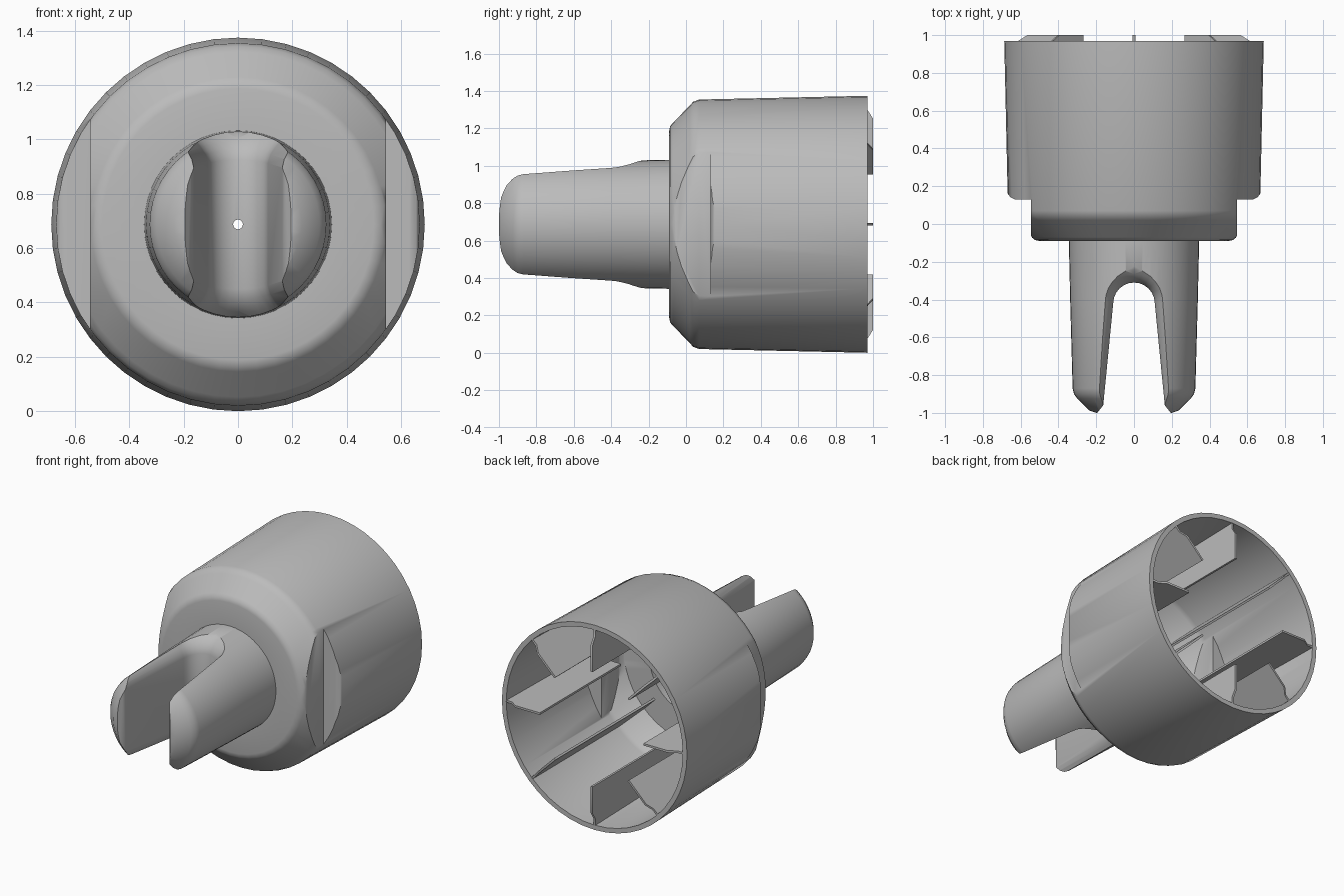
import bpy, bmesh, math
from mathutils import Matrix, Vector

if "Cube" in bpy.data.objects:
    bpy.data.objects.remove(bpy.data.objects["Cube"])

AXIS = 0.687      # height of the turning axis
WALL = 0.035      # shell thickness

grey = bpy.data.materials.new("plain grey")
grey.use_nodes = True
COLOUR = (0.5, 0.5, 0.5, 1)
grey.diffuse_color = COLOUR
grey.node_tree.nodes["Principled BSDF"].inputs["Base Color"].default_value = COLOUR


def make_object(name, bm):
    bmesh.ops.recalc_face_normals(bm, faces=bm.faces)
    mesh = bpy.data.meshes.new(name)
    bm.to_mesh(mesh)
    bm.free()
    mesh.materials.append(grey)
    ob = bpy.data.objects.new(name, mesh)
    ob.location.z = AXIS
    bpy.context.collection.objects.link(ob)
    return ob


def loft(bm, loops):
    """Skin a list of closed loops and cap both ends."""
    rings = [[bm.verts.new(p) for p in loop] for loop in loops]
    n = len(rings[0])
    for a, b in zip(rings, rings[1:]):
        for i in range(n):
            j = (i + 1) % n
            bm.faces.new((a[i], a[j], b[j], b[i]))
    bm.faces.new(rings[0])
    bm.faces.new(rings[-1])


def turned(name, profile, segments=48):
    """Solid of revolution about the y axis from (radius, y) points."""
    bm = bmesh.new()
    angles = [2 * math.pi * i / segments for i in range(segments)]
    loft(bm, [[(r * math.sin(a), y, r * math.cos(a)) for a in angles] for r, y in profile])
    return make_object(name, bm)


def flat_cutter(name, inset):
    """Pair of rounded blocks that cut the side flats."""
    outline = [(.49, -.3), (.51, -.1), (.535, -.085), (.545, -.06), (.545, .13),
               (.63, .13), (.655, .142), (.675, .17), (1, .17), (1, -.3)]
    bm = bmesh.new()
    for side in (-1, 1):
        loft(bm, [[(side * (x - inset), y + inset, z) for x, y in outline] for z in (-1, 1)])
    return make_object(name, bm)


def slot_cutter(name, grow):
    """Tapered U-shaped slot whose edges flare out near the stem surface."""
    flare = [(.7, 0), (.8, .01), (.88, .027), (.94, .045), (1, .068), (1.1, .11)]

    def loop(level, extra):
        d = grow + extra
        pts = [(.2 + d, -1.1), (.195 + d, -1), (.163 + d, -.96)]
        arc = [math.pi * i / 12 for i in range(13)]
        pts += [((.11 + d) * math.cos(a), -.42 + (.11 + d) * math.sin(a)) for a in arc]
        pts += [(-x, y) for x, y in reversed(pts[:3])]
        return [(x, y, level * math.sqrt(max(.34 ** 2 - min(abs(x) - extra, .2) ** 2, .01)))
                for x, y in pts]

    levels = [(-k, f) for k, f in reversed(flare)] + flare
    loops = [loop(k, f) for k, f in levels]
    # flat caps well outside the stem
    loops.insert(0, [(x, y, -.5) for x, y, z in loops[0]])
    loops.append([(x, y, .5) for x, y, z in loops[-1]])
    bm = bmesh.new()
    loft(bm, loops)
    return make_object(name, bm)


def cut(target, cutter):
    mod = target.modifiers.new("cut", "BOOLEAN")
    mod.operation = "DIFFERENCE"
    mod.solver = "EXACT"
    mod.object = cutter
    bpy.context.view_layer.update()
    graph = bpy.context.evaluated_depsgraph_get()
    mesh = bpy.data.meshes.new_from_object(target.evaluated_get(graph))
    target.modifiers.clear()
    target.data = mesh
    bpy.data.objects.remove(cutter)


# Outer skin: split stem, chamfered shoulder and slightly tapered cup
cap = turned("cap_body", [
    (.12, -1), (.2, -1), (.235, -.988), (.3, -.925), (.318, -.9), (.325, -.87),
    (.338, -.4), (.345, -.09), (.5, -.09), (.525, -.085), (.542, -.07),
    (.635, .02), (.655, .038), (.667, .07), (.687, .97)])
cut(cap, flat_cutter("outer_flats", 0))
cut(cap, slot_cutter("outer_slot", 0))

# Inner hollow following the same shape
hollow = turned("hollow", [
    (.12, -.96), (.2, -.96), (.27, -.9), (.288, -.86), (.31, -.09 + WALL),
    (.5, -.09 + WALL), (.625, .06), (.636, .09), (.658, 1.1)])
cut(hollow, flat_cutter("inner_flats", WALL))
cut(hollow, slot_cutter("inner_slot", WALL))
cut(cap, hollow)

# Small vent hole in the root of the slot
cut(cap, turned("vent", [(.018, -.5), (.018, 0)], 16))

# Eight radial ribs inside the cup, standing proud of the rim
bm = bmesh.new()
for i in range(8):
    foot = .14 if i % 4 == 0 else -.06
    outline = [(.385, foot), (.5, foot), (.645, max(foot, .08)), (.665, .968),
               (.615, .968), (.565, 1), (.385, 1)]
    turn = Matrix.Rotation(i * math.pi / 4, 3, "Y")
    loft(bm, [[turn @ Vector((r, y, t)) for r, y in outline] for t in (-.007, .007)])
ribs = make_object("inner_ribs", bm)

for ob in (cap, ribs):
    bpy.ops.object.select_all(action="DESELECT")
    ob.select_set(True)
    bpy.context.view_layer.objects.active = ob
    bpy.ops.object.shade_smooth_by_angle(angle=math.radians(35))
